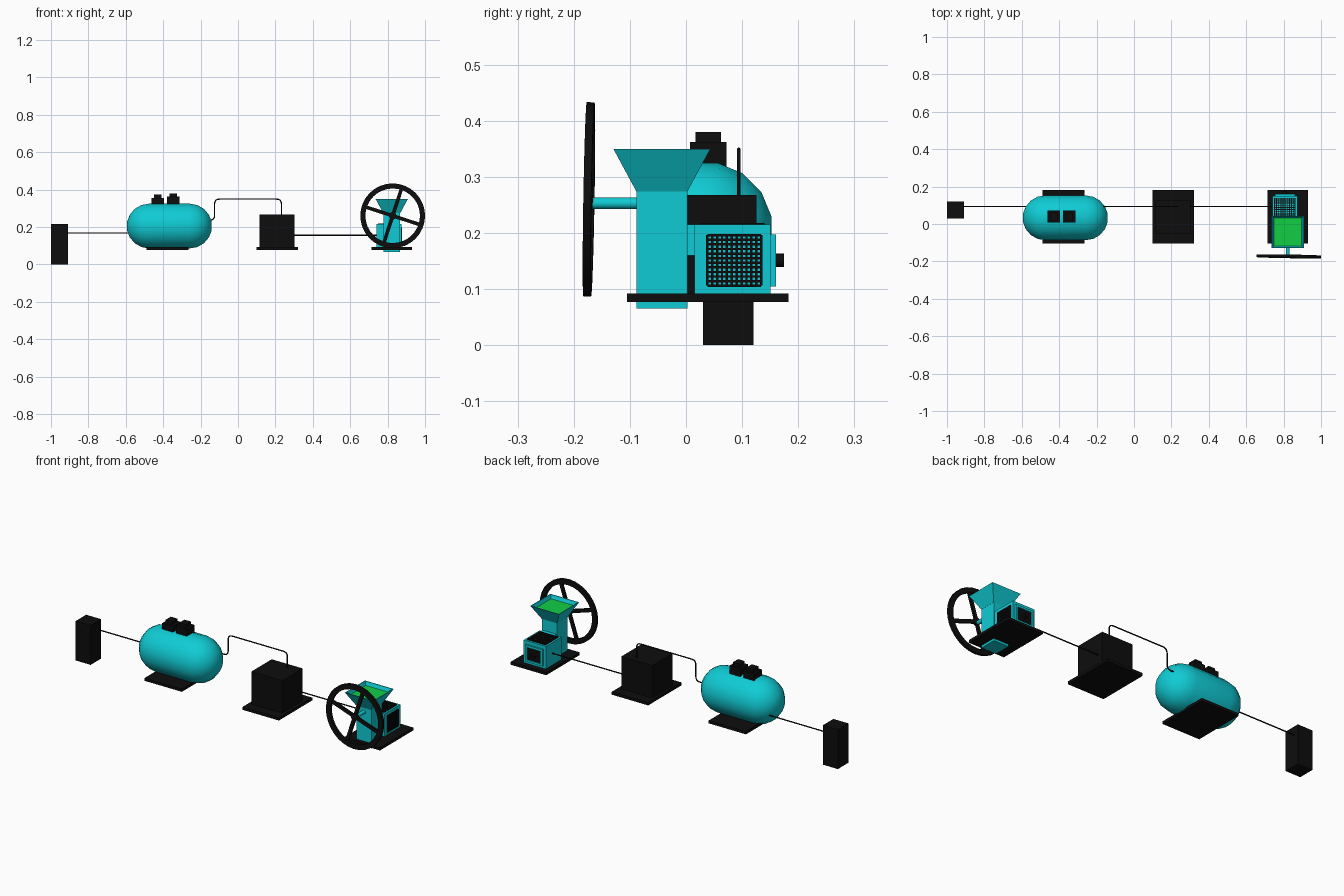
import bpy, bmesh, math
from mathutils import Vector, Matrix

cube = bpy.data.objects.get("Cube")
if cube:
    bpy.data.objects.remove(cube, do_unlink=True)


def material(name, rgb):
    m = bpy.data.materials.new(name)
    m.diffuse_color = (*rgb, 1)
    m.use_nodes = True
    m.node_tree.nodes["Principled BSDF"].inputs["Base Color"].default_value = (*rgb, 1)
    return m


TEAL = material("teal paint", (0.005, 0.6, 0.66))
BLACK = material("black", (0.004, 0.004, 0.004))
GREEN = material("green feed", (0.006, 0.62, 0.06))


def finish(name, bm, *mats, smooth=False):
    bmesh.ops.recalc_face_normals(bm, faces=bm.faces)
    me = bpy.data.meshes.new(name)
    bm.to_mesh(me)
    bm.free()
    for m in mats:
        me.materials.append(m)
    ob = bpy.data.objects.new(name, me)
    bpy.context.collection.objects.link(ob)
    if smooth:
        bpy.ops.object.select_all(action="DESELECT")
        ob.select_set(True)
        bpy.context.view_layer.objects.active = ob
        bpy.ops.object.shade_smooth_by_angle(angle=math.radians(35))
    return ob


def add_box(bm, x, y, z):
    """Box from (low, high) pairs."""
    lo, hi = Vector((x[0], y[0], z[0])), Vector((x[1], y[1], z[1]))
    mat = Matrix.Translation((lo + hi) / 2) @ Matrix.Diagonal((*(hi - lo), 1))
    bmesh.ops.create_cube(bm, size=1, matrix=mat)


def box(name, mat, x, y, z):
    bm = bmesh.new()
    add_box(bm, x, y, z)
    return finish(name, bm, mat)


def lathe(bm, profile, sides, matrix, closed=False, phase=0.0):
    """Turn (radius, height) points about the local z axis."""
    rings = []
    for r, h in profile:
        angles = [2 * math.pi * (i + phase) / sides for i in range(sides)]
        rings.append([bm.verts.new(matrix @ Vector((r * math.cos(a), r * math.sin(a), h)))
                      for a in angles])
    pairs = list(zip(rings, rings[1:] + rings[:1]))
    for a, b in pairs if closed else pairs[:-1]:
        for i in range(sides):
            j = (i + 1) % sides
            bm.faces.new((a[i], a[j], b[j], b[i]))
    if not closed:
        bm.faces.new(rings[0])
        bm.faces.new(rings[-1])


def pipe(name, points, radius=0.0033, bend=0.025):
    """Round pipe along points, with rounded corners."""
    pts = [Vector(p) for p in points]
    path = [pts[0]]
    for a, b, c in zip(pts, pts[1:], pts[2:]):
        p, q = b + (a - b).normalized() * bend, b + (c - b).normalized() * bend
        for i in range(5):
            t = i / 4
            path.append(p.lerp(b, t).lerp(b.lerp(q, t), t))
    path.append(pts[-1])
    cu = bpy.data.curves.new(name, "CURVE")
    cu.dimensions = "3D"
    cu.bevel_depth = radius
    cu.bevel_resolution = 2
    cu.use_fill_caps = True
    sp = cu.splines.new("POLY")
    sp.points.add(len(path) - 1)
    for s, p in zip(sp.points, path):
        s.co = (*p, 1)
    cu.materials.append(BLACK)
    bpy.context.collection.objects.link(bpy.data.objects.new(name, cu))


# Base plates and black cabinets
PLATE_Y, PLATE_Z = (-0.105, 0.183), (0.077, 0.092)
for name, x in (("tank_base", (-0.49, -0.265)), ("cabinet_base", (0.1, 0.32)),
                ("mill_base", (0.715, 0.93))):
    box(name, BLACK, x, PLATE_Y, PLATE_Z)
box("end_cabinet", BLACK, (-1, -0.91), (0.03, 0.12), (0, 0.215))
box("middle_cabinet", BLACK, (0.115, 0.302), (-0.05, 0.126), (0.09, 0.268))

# Round-ended tank
R, MID, HALF = 0.122, -0.367, 0.108
steps = [math.radians(a) for a in (12, 30, 50, 70, 90)]
half = [(R * math.sin(a), HALF + R * 0.985 * math.cos(a)) for a in steps]
profile = half + [(r, -h) for r, h in reversed(half)]
bm = bmesh.new()
lathe(bm, profile, 16, Matrix.Translation((MID, 0.033, 0.205)) @ Matrix.Rotation(math.pi / 2, 4, "Y"),
      phase=0.5)
finish("tank", bm, TEAL, smooth=True)

# Stepped valve blocks on the tank
for side, x, lift in (("right", -0.429, 0), ("left", -0.346, 0.006)):
    bm = bmesh.new()
    add_box(bm, (x - 0.033, x + 0.033), (0.007, 0.072), (0.3, 0.356 + lift))
    add_box(bm, (x - 0.02, x + 0.02), (0.017, 0.062), (0.35, 0.374 + lift))
    finish(side + "_valve_block", bm, BLACK)

# Connecting pipes
Y = 0.094
pipe("inlet_pipe", [(-0.92, Y, 0.168), (-0.54, Y, 0.168)])
pipe("bridge_pipe", [(-0.2, Y, 0.237), (-0.125, Y, 0.237), (-0.125, Y, 0.349),
                     (0.232, Y, 0.349), (0.232, Y, 0.26)])
pipe("outlet_pipe", [(0.29, Y, 0.156), (0.75, Y, 0.156)])

# Mill column, link block and shaft
CX, CY = 0.822, -0.043
box("mill_column", TEAL, (CX - 0.045, CX + 0.045), (-0.088, 0.003), (0.065, 0.276))
box("mill_link", TEAL, (CX - 0.04, CX + 0.04), (0, 0.02), (0.16, 0.215))
bm = bmesh.new()
lathe(bm, [(0.01, 0), (0.01, 0.085)], 16,
      Matrix.Translation((CX, -0.085, 0.253)) @ Matrix.Rotation(math.pi / 2, 4, "X"))
finish("wheel_shaft", bm, TEAL, smooth=True)

# Hopper with a recessed feed surface
bm = bmesh.new()
diag = math.sqrt(2)
lathe(bm, [(w * diag, z) for w, z in ((0.0455, 0.274), (0.0865, 0.35), (0.082, 0.35), (0.074, 0.331))],
      4, Matrix.Translation((CX, CY, 0)), phase=0.5)
bm.faces.ensure_lookup_table()
bm.faces[-1].material_index = 1
finish("hopper", bm, TEAL, GREEN)

# Flywheel: rim, hub and four spokes
wheel = (Matrix.Translation((0.827, -0.173, 0.26)) @ Matrix.Rotation(math.radians(-1), 4, "Z")
         @ Matrix.Rotation(math.radians(-1), 4, "X") @ Matrix.Rotation(math.pi / 2, 4, "X"))
bm = bmesh.new()
T = 0.007
lathe(bm, [(0.146, -T), (0.173, -T), (0.173, T), (0.146, T)], 32, wheel, closed=True)
lathe(bm, [(0.02, -T), (0.02, T)], 16, wheel)
for i in range(4):
    turn = wheel @ Matrix.Rotation(math.radians(-18 + 90 * i), 4, "Z")
    bmesh.ops.create_cube(bm, size=1, matrix=turn @ Matrix.Translation((0.077, 0, 0))
                          @ Matrix.Diagonal((0.15, 0.019, 0.01, 1)))
finish("flywheel", bm, BLACK, smooth=True)

# Engine housing
EX, EY, EZ = (0.74, 0.873), (0.015, 0.151), (0.09, 0.215)
box("engine_housing", TEAL, EX, EY, EZ)


# Wire grilles on the housing's side and top
def grille(name, origin, u, v, size_u, size_v, count=12, wire=0.0042):
    o, u, v = Vector(origin), Vector(u), Vector(v)
    n = u.cross(v)
    frame = Matrix((u, v, n)).transposed().to_4x4()
    bm = bmesh.new()
    for i in range(count):
        t = i / (count - 1) - 0.5
        for centre, dims in ((u * t * size_u, (wire, size_v, wire)),
                             (v * t * size_v, (size_u, wire, wire))):
            bmesh.ops.create_cube(bm, size=1, matrix=Matrix.Translation(o + centre) @ frame
                                  @ Matrix.Diagonal((*dims, 1)))
    finish(name, bm, BLACK)


MX, MY = sum(EX) / 2, sum(EY) / 2
grille("side_grille", (EX[1] + 0.001, 0.086, 0.151), (0, 1, 0), (0, 0, 1), 0.096, 0.09)
grille("top_grille", (MX, MY, EZ[1] + 0.001), (1, 0, 0), (0, 1, 0), 0.11, 0.11)

# Rear frame, its dark panel and knob
bm = bmesh.new()
x0, x1, z0, z1, w = MX - 0.053, MX + 0.053, 0.105, 0.197, 0.011
for x, z in (((x0, x0 + w), (z0, z1)), ((x1 - w, x1), (z0, z1)),
             ((x0 + w, x1 - w), (z0, z0 + w)), ((x0 + w, x1 - w), (z1 - w, z1))):
    add_box(bm, x, (0.15, 0.16), z)
finish("rear_frame", bm, TEAL)
box("rear_panel", BLACK, (x0 + w, x1 - w), (0.15, 0.155), (z0 + w, z1 - w))
bm = bmesh.new()
lathe(bm, [(0.012, 0), (0.012, 0.025)], 16,
      Matrix.Translation((MX, 0.175, 0.151)) @ Matrix.Rotation(math.pi / 2, 4, "X"))
finish("rear_knob", bm, BLACK, smooth=True)
